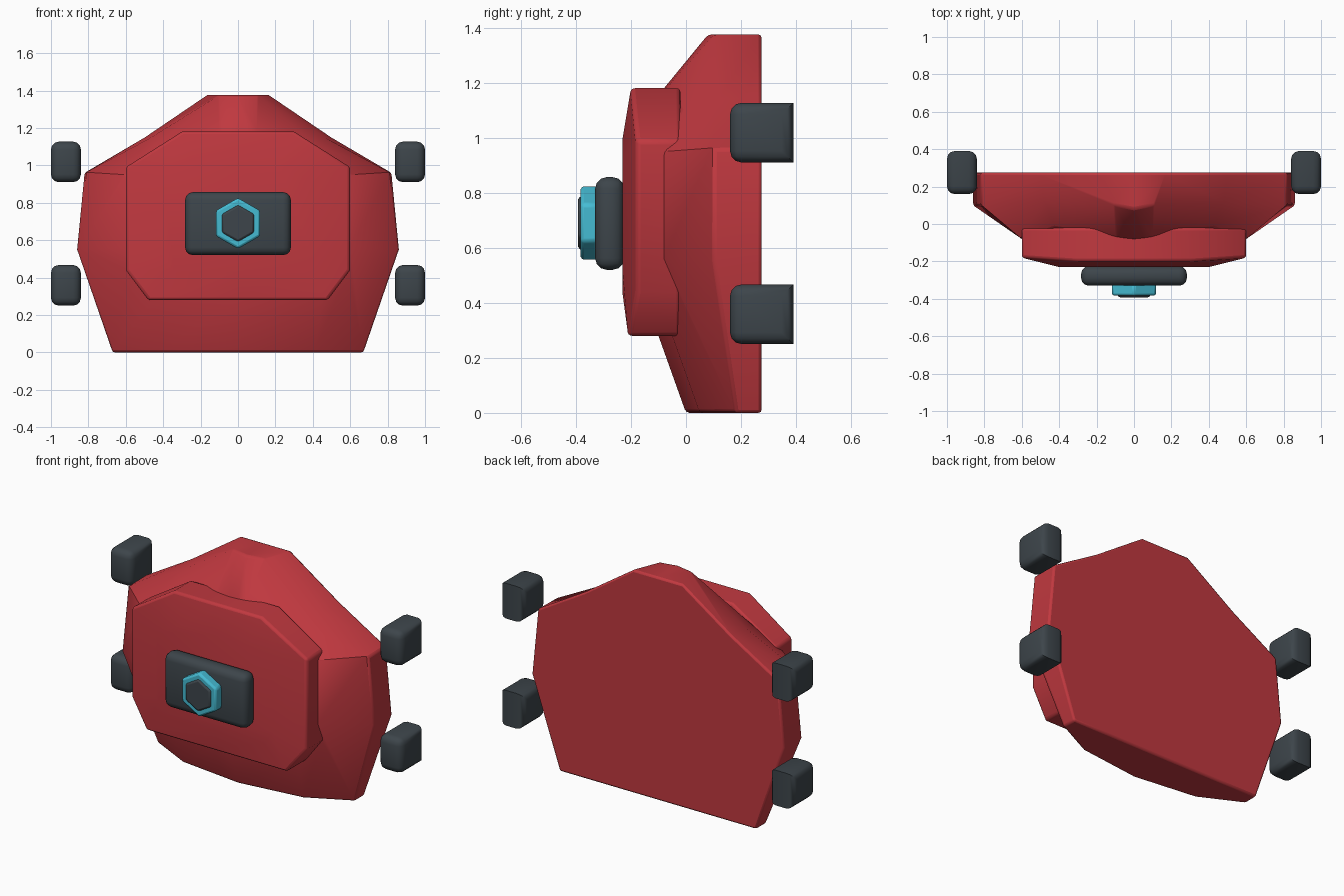
import bpy, bmesh, math

cube = bpy.data.objects.get("Cube")
if cube:
    bpy.data.objects.remove(cube, do_unlink=True)


def material(name, r, g, b):
    m = bpy.data.materials.new(name)
    m.use_nodes = True
    m.diffuse_color = (r, g, b, 1)
    m.node_tree.nodes["Principled BSDF"].inputs["Base Color"].default_value = (r, g, b, 1)
    return m


red = material("red paint", 0.53, 0.04, 0.05)
dark = material("dark rubber", 0.047, 0.06, 0.07)
cyan = material("cyan metal", 0.06, 0.5, 0.65)


def finish(bm, name, mat, bevel=0.0, angle=30, segments=3, smooth=35):
    bmesh.ops.recalc_face_normals(bm, faces=bm.faces)
    mesh = bpy.data.meshes.new(name)
    bm.to_mesh(mesh)
    bm.free()
    mesh.materials.append(mat)
    ob = bpy.data.objects.new(name, mesh)
    bpy.context.collection.objects.link(ob)
    if bevel:
        mod = ob.modifiers.new("rounded edges", 'BEVEL')
        mod.width, mod.segments = bevel, segments
        mod.limit_method, mod.angle_limit = 'ANGLE', math.radians(angle)
    bpy.ops.object.select_all(action='DESELECT')
    ob.select_set(True)
    bpy.context.view_layer.objects.active = ob
    bpy.ops.object.shade_smooth_by_angle(angle=math.radians(smooth))
    return ob


def mirrored(half):
    """Close a right-hand half outline by reflecting it across x = 0."""
    return half + [(-x, y, z) for x, y, z in reversed(half) if x > 0]


def loft(half_rings):
    """Skin matching rings from back to front and cap both ends."""
    bm = bmesh.new()
    rings = [[bm.verts.new(p) for p in mirrored(h)] for h in half_rings]
    for a, b in zip(rings, rings[1:]):
        for i in range(len(a)):
            j = (i + 1) % len(a)
            bm.faces.new((a[i], a[j], b[j], b[i]))
    bm.faces.new(rings[0])
    bm.faces.new(rings[-1])
    return bm


def flat(points, y):
    return [(x, y, z) for x, z in points]


# Shell: flat back, broad rim, faces sloping in towards the front cover
back = flat([(0, 0), (.41, 0), (.67, 0), (.86, .55), (.82, .96), (.5, 1.15), (.17, 1.375), (0, 1.375)], .275)
rim = [(0, .0, 0), (.41, .05, 0), (.67, .18, 0), (.86, .1, .55), (.82, .1, .96),
       (.48, .12, 1.14), (.1, .1, 1.375), (0, .08, 1.375)]
front = [(0, -.1, .28), (.45, -.05, .28), (.59, -.03, .44), (.6, -.08, .56), (.6, -.08, .95),
         (.42, -.02, 1.1), (.1, -.07, 1.18), (0, -.08, 1.18)]
finish(loft([back, rim, front]), "shell", red, .012, 50, 2, 40)

# Front cover: a chamfered panel with a gently crowned face
outline = [(0, .28), (.48, .28), (.6, .44), (.6, .99), (.3, 1.18), (0, 1.18)]
edge_depth = (-.21, -.21, -.18, -.18, -.2, -.2)
edge = [(x, y, z) for (x, z), y in zip(outline, edge_depth)]
crown = flat([(0, .43), (.34, .43), (.4, .51), (.4, .92), (.22, 1.0), (0, 1.0)], -.23)
finish(loft([flat(outline, -.02), edge, crown]), "front_cover", red, .015, 40, 3, 50)


def rounded_box(name, lo, hi, radius, square_back=False):
    bm = bmesh.new()
    bmesh.ops.create_cube(bm, size=1)
    for v in bm.verts:
        v.co = [(a + b) / 2 + c * (b - a) for a, b, c in zip(lo, hi, v.co)]

    def soft(e):
        p, q = (v.co for v in e.verts)
        at_back = min(p.y, q.y) > hi[1] - .001
        return not (square_back and at_back and abs(p.x - q.x) > .01)

    bmesh.ops.bevel(bm, geom=[e for e in bm.edges if soft(e)], offset=radius,
                    segments=3, profile=.5, affect='EDGES', clamp_overlap=True)
    return finish(bm, name, dark, smooth=40)


# Four blocks beside the shell
for side, sx in (("left", 1), ("right", -1)):
    for level, z in (("lower", .25), ("upper", .91)):
        x0, x1 = sorted((sx * .84, sx * 1.0))
        rounded_box(f"{level}_{side}_block", (x0, .16, z), (x1, .39, z + .217), .042, True)

# Hub mount, hexagonal ring and centre
rounded_box("hub_mount", (-.283, -.33, .52), (.283, -.225, .857), .042)


def hexagon(radius):
    steps = [math.radians(60 * i + 30) for i in range(6)]
    return [(radius * math.cos(a), .69 + radius * math.sin(a)) for a in steps]


def prism(name, radius, y0, y1, mat):
    bm = bmesh.new()
    a, b = ([bm.verts.new((x, y, z)) for x, z in hexagon(radius)] for y in (y0, y1))
    for i in range(6):
        j = (i + 1) % 6
        bm.faces.new((a[i], a[j], b[j], b[i]))
    bm.faces.new(a)
    bm.faces.new(b)
    finish(bm, name, mat, .012, 30, 2, 30)


prism("hex_ring", .136, -.32, -.383, cyan)
prism("hex_centre", .1, -.32, -.392, dark)
